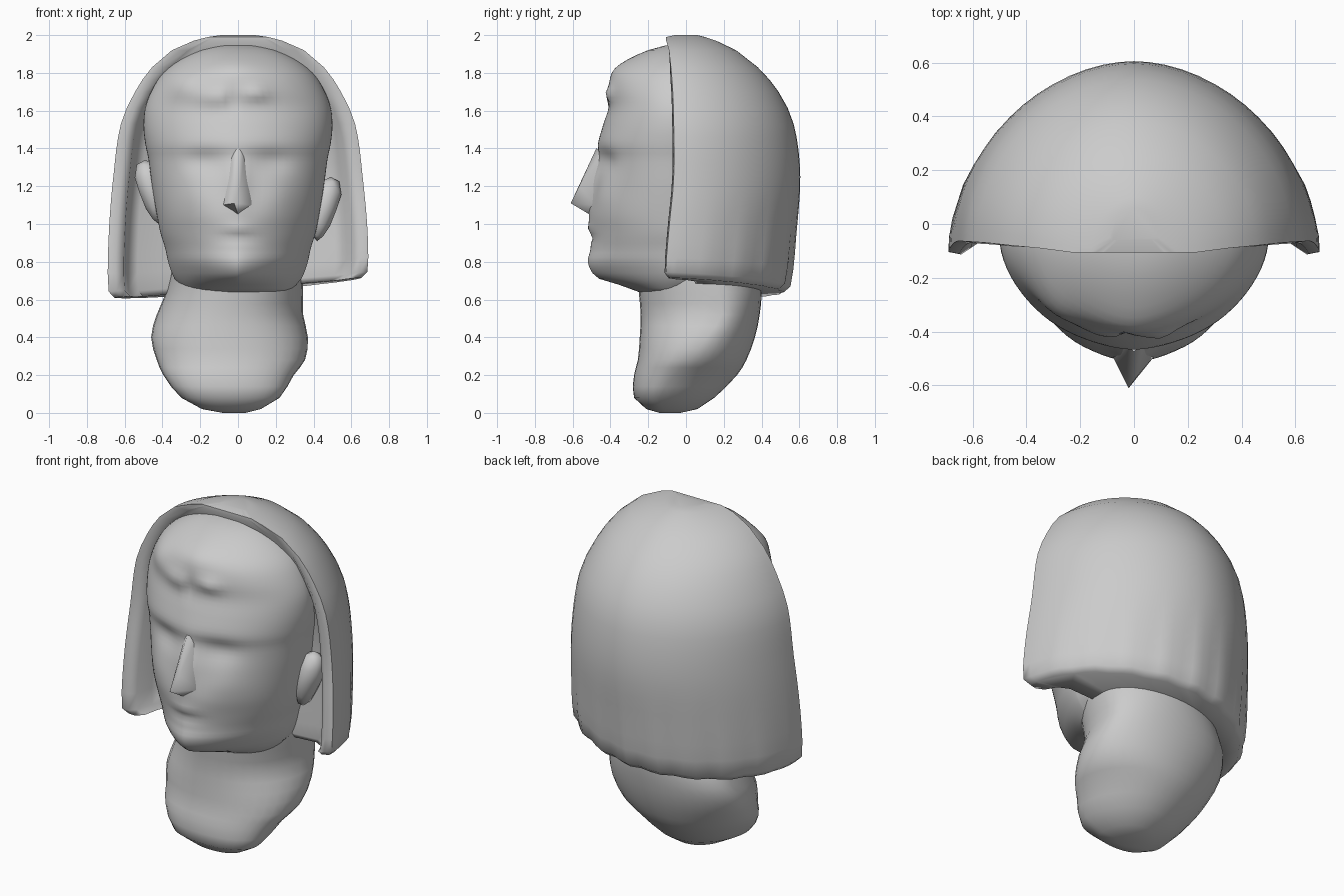
import bpy, bmesh, math
from mathutils import Vector


def curve(table, z):
    """Smoothly interpolate the columns of a table keyed on z."""
    n = len(table)
    i = 0
    while i < n - 2 and z > table[i + 1][0]:
        i += 1
    a, b = table[i], table[i + 1]
    p, q = table[max(i - 1, 0)], table[min(i + 2, n - 1)]
    h = b[0] - a[0]
    t = min(max((z - a[0]) / h, 0), 1)
    out = []
    for k in range(1, len(a)):
        m0 = (b[k] - p[k]) / (b[0] - p[0]) * h
        m1 = (q[k] - a[k]) / (q[0] - a[0]) * h
        out.append((2*t**3 - 3*t*t + 1) * a[k] + (t**3 - 2*t*t + t) * m0
                   + (3*t*t - 2*t**3) * b[k] + (t**3 - t*t) * m1)
    return out


def levels(table, step):
    zs = []
    for a, b in zip(table, table[1:]):
        n = max(1, round((b[0] - a[0]) / step))
        zs += [a[0] + (b[0] - a[0]) * k / n for k in range(n)]
    return zs + [table[-1][0]]


def finish(name, bm, angle):
    bmesh.ops.recalc_face_normals(bm, faces=bm.faces)
    me = bpy.data.meshes.new(name)
    bm.to_mesh(me)
    bm.free()
    ob = bpy.data.objects.new(name, me)
    bpy.context.collection.objects.link(ob)
    bpy.ops.object.select_all(action='DESELECT')
    ob.select_set(True)
    bpy.context.view_layer.objects.active = ob
    bpy.ops.object.shade_smooth_by_angle(angle=math.radians(angle))
    return ob


def loft(name, rings, angle=50):
    bm = bmesh.new()
    vs = [[bm.verts.new(p) for p in r] for r in rings]
    n = len(rings[0])
    for r, s in zip(vs, vs[1:]):
        for k in range(n):
            bm.faces.new((r[k], r[(k + 1) % n], s[(k + 1) % n], s[k]))
    bm.faces.new(vs[0])
    bm.faces.new(vs[-1])
    return finish(name, bm, angle)


def arc(w, y0, y1, power, n):
    """Half superellipse from (w, y0) round (0, y1) to (-w, y0)."""
    pts = []
    for k in range(n + 1):
        t = math.pi * k / n
        c, s = math.cos(t), max(math.sin(t), 0)
        pts.append((math.copysign(w * abs(c) ** power, c), y0 + (y1 - y0) * s ** power))
    return pts


# Headcloth: z, half width, front y, back y, depth of the recess beside the face
hood = [(0.66, 0.655, -0.085, 0.51, 0.15), (0.69, 0.685, -0.105, 0.545, 0.15),
        (0.95, 0.685, -0.09, 0.58, 0.15), (1.25, 0.66, -0.065, 0.605, 0.14),
        (1.53, 0.62, -0.065, 0.57, 0.10), (1.70, 0.545, -0.07, 0.49, 0.05),
        (1.83, 0.455, -0.08, 0.38, 0.02), (1.92, 0.35, -0.09, 0.265, 0.0),
        (1.97, 0.235, -0.105, 0.16, 0.0), (1.99, 0.16, -0.105, 0.10, 0.0),
        (2.0, 0.09, -0.06, 0.06, 0.0)]
rings = []
for z in levels(hood, 0.08):
    w, yf, yb, d = curve(hood, z)
    f = min(1, max(0, (1.92 - z) / 0.15))
    th = min(0.085, w * 0.25)
    fade = max(0, 1 - (z - 0.66) / 0.5)
    pts = arc(w, yf, yb, 1.06, 32)
    ripple = [1 + 0.02 * fade * math.sin(k * 2.1) * math.sin(math.pi * k / 32) for k in range(33)]
    pts = [(x * r, y * r) for (x, y), r in zip(pts, ripple)]
    wi = w - th
    dl, dr = d * 1.25, d * 0.85
    pts += [(-w + th * 0.5, yf - 0.008 * f), (-wi, yf + 0.02 * f), (-wi + 0.02 * f, yf + dl * 0.7),
            (-wi * 0.88, yf + dl), (wi * 0.85, yf + dr), (wi - 0.03 * f, yf + dr * 0.7),
            (wi, yf + 0.02 * f), (w - th * 0.5, yf - 0.008 * f)]
    rings.append([(x, y, z + fade * (0.08 * x - 0.04 * y)) for x, y in pts])
loft("headcloth", rings, 60)

# Face and brow: z, half width, front y, roundness power
face = [(0.64, 0.27, -0.25, 1.1), (0.68, 0.31, -0.36, 1.25), (0.71, 0.335, -0.46, 1.4),
        (0.74, 0.35, -0.495, 1.4), (0.80, 0.37, -0.52, 1.3), (0.87, 0.385, -0.505, 1.2),
        (0.95, 0.41, -0.505, 1.15), (1.05, 0.43, -0.51, 1.1), (1.20, 0.455, -0.48, 1.06),
        (1.35, 0.475, -0.455, 1.03), (1.42, 0.49, -0.465, 1.05), (1.52, 0.50, -0.44, 1.06),
        (1.62, 0.49, -0.41, 1.06), (1.72, 0.45, -0.41, 1.08), (1.80, 0.395, -0.385, 1.1),
        (1.87, 0.305, -0.30, 1.08), (1.92, 0.20, -0.20, 1.05), (1.945, 0.11, -0.11, 1.05)]
# Sculpted dents and bumps: x, z, radius x, radius z, push outward
dabs = [(0.18, 1.33, 0.10, 0.06, -0.022), (-0.18, 1.33, 0.10, 0.06, -0.022),
        (0.22, 1.15, 0.10, 0.09, 0.012), (-0.22, 1.15, 0.10, 0.09, 0.012),
        (0, 1.22, 0.06, 0.12, 0.03), (0, 0.98, 0.08, 0.025, 0.012),
        (0, 0.93, 0.10, 0.015, -0.012), (0.10, 1.69, 0.06, 0.04, 0.025),
        (-0.12, 1.67, 0.10, 0.05, 0.022), (-0.03, 1.66, 0.025, 0.06, -0.02),
        (-0.30, 1.74, 0.08, 0.08, 0.025), (0, 1.84, 0.14, 0.05, 0.015)]
rings = []
for z in levels(face, 0.025):
    w, yf, p = curve(face, z)
    ring = []
    for x, y in arc(w, -0.05, yf, p, 40):
        front = min(1, max(0, (-0.05 - y) / 0.15))
        push = sum(a * math.exp(-((x - cx) / rx) ** 2 - ((z - cz) / rz) ** 2)
                   for cx, cz, rx, rz, a in dabs)
        ring.append((x, y - push * front, z))
    back = min(0.12, 0.12 * (2.0 - z) / 0.2)
    ring += [(-w * 0.95, back, z), (w * 0.95, back, z)]
    rings.append(ring)
loft("face", rings, 60)

# Nose: wedge with a sharp ridge and flared base
bm = bmesh.new()
pts = [(0, -0.475, 1.40), (-0.035, -0.44, 1.38), (0.035, -0.44, 1.38),
       (-0.012, -0.565, 1.20), (0.012, -0.565, 1.20), (-0.02, -0.61, 1.11),
       (-0.085, -0.48, 1.10), (0.085, -0.48, 1.10), (0, -0.51, 1.05), (0, -0.42, 1.2)]
for p in pts:
    bm.verts.new(p)
bmesh.ops.convex_hull(bm, input=bm.verts[:])
finish("nose", bm, 60)

# Ears: flattened lobes tucked beside the face
for side in (-1, 1):
    bm = bmesh.new()
    bmesh.ops.create_icosphere(bm, subdivisions=2, radius=1)
    for v in bm.verts:
        x, y, z = v.co
        wide = 0.06 + 0.03 * max(0, z + 0.4)
        v.co = Vector((side * (0.455 + wide * x + 0.035 * z), 0.01 + 0.08 * y,
                       1.13 + 0.17 * z + (0.04 if side < 0 else -0.05)))
    finish("ear_left" if side < 0 else "ear_right", bm, 60)

# Neck stump: z, left x, right x, front y, back y, y of the side ridge
neck = [(0.0, -0.08, 0.04, -0.14, -0.03, -0.10), (0.02, -0.19, 0.12, -0.21, 0.06, -0.12),
        (0.08, -0.30, 0.22, -0.275, 0.15, -0.14), (0.20, -0.395, 0.295, -0.275, 0.27, -0.06),
        (0.28, -0.43, 0.355, -0.255, 0.32, 0.02), (0.40, -0.46, 0.37, -0.245, 0.365, 0.11),
        (0.52, -0.43, 0.345, -0.24, 0.39, 0.19), (0.64, -0.38, 0.345, -0.25, 0.40, 0.17),
        (0.76, -0.35, 0.34, -0.26, 0.38, 0.12)]
rings = []
for z in levels(neck, 0.05):
    xl, xr, yf, yb, yc = curve(neck, z)
    cx, hw = (xl + xr) / 2, (xr - xl) / 2
    front = arc(hw, yc, yf, 0.9, 18)
    rear = arc(hw, yc, yb, 1.0, 18)[1:-1]
    rings.append([(cx + x, y, z) for x, y in front + rear[::-1]])
loft("neck", rings, 60)
